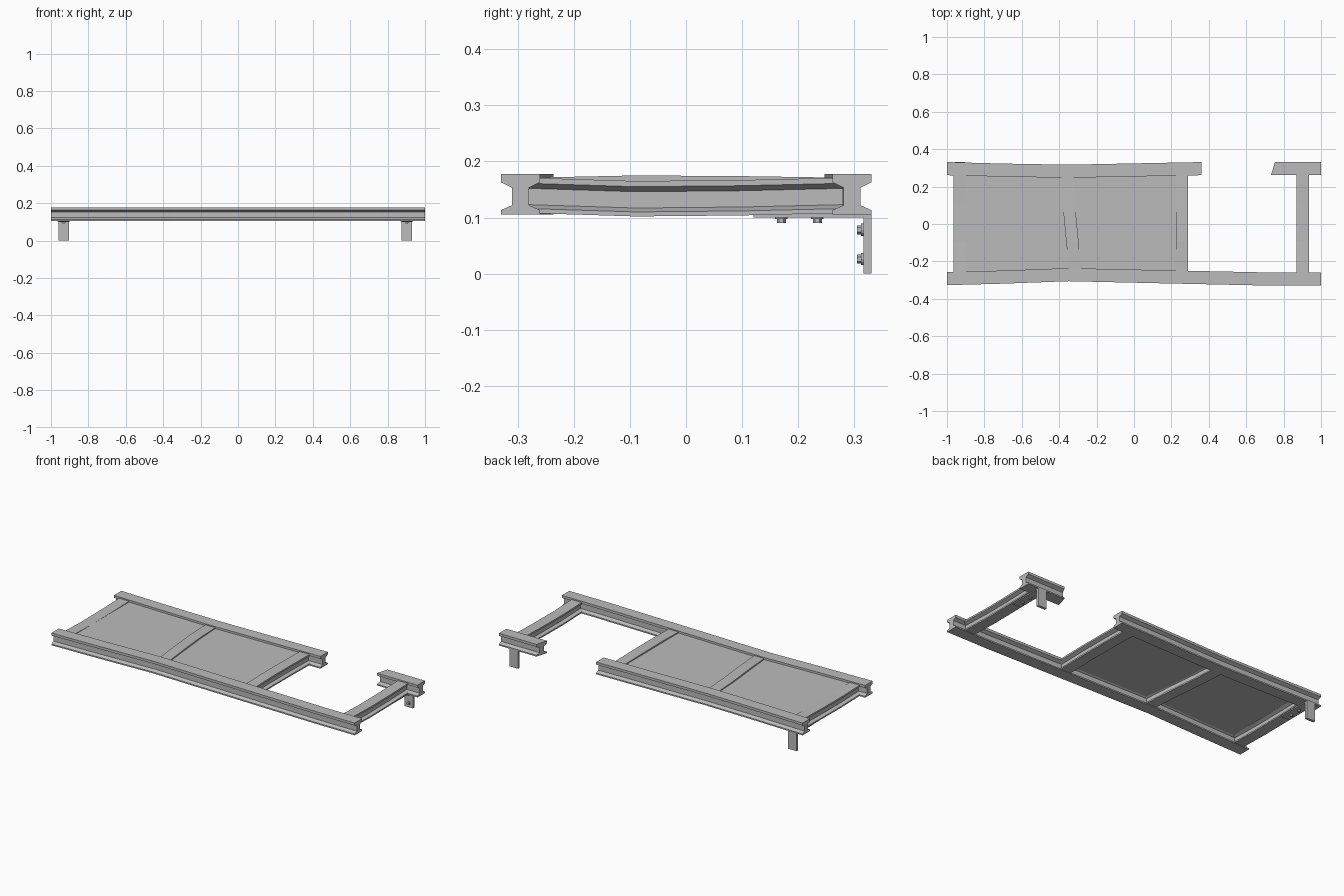
import bpy, bmesh, math
from mathutils import Matrix, Vector

cube = bpy.data.objects.get("Cube")
if cube:
    bpy.data.objects.remove(cube, do_unlink=True)

steel = bpy.data.materials.new("grey_steel")
steel.use_nodes = True
GREY = (0.5, 0.5, 0.5, 1)
steel.diffuse_color = GREY
steel.node_tree.nodes["Principled BSDF"].inputs["Base Color"].default_value = GREY


def finish(name, bm):
    bmesh.ops.recalc_face_normals(bm, faces=bm.faces)
    mesh = bpy.data.meshes.new(name)
    bm.to_mesh(mesh)
    bm.free()
    mesh.materials.append(steel)
    obj = bpy.data.objects.new(name, mesh)
    bpy.context.collection.objects.link(obj)
    return obj


def i_profile(half, web, top, lip_top, web_top, web_low, lip_low, low):
    """Closed I section with tapered flanges, as (across, height) points."""
    side = [(half, low), (half, lip_low), (web, web_low),
            (web, web_top), (half, lip_top), (half, top)]
    return side + [(-u, z) for u, z in reversed(side)]


RAIL = i_profile(0.035, 0.015, 0.178, 0.163, 0.153, 0.122, 0.113, 0.105)
CROSS = i_profile(0.033, 0.013, 0.171, 0.161, 0.152, 0.123, 0.116, 0.108)


def beam(name, profile, axis, stations, slant=0.0):
    """Sweep a section through (along, across, lift) stations; slant skews the first end."""
    bm = bmesh.new()
    rings = []
    for i, (along, across, lift) in enumerate(stations):
        ring = []
        for u, z in profile:
            a = along + (slant * u if i == 0 else 0)
            co = (a, across + u) if axis == "x" else (across + u, a)
            ring.append(bm.verts.new((*co, z + lift)))
        rings.append(ring)
    n = len(profile)
    for r, s in zip(rings, rings[1:]):
        for k in range(n):
            bm.faces.new((r[k], r[(k + 1) % n], s[(k + 1) % n], s[k]))
    bm.faces.new(rings[0])
    bm.faces.new(rings[-1])
    return finish(name, bm)


def box(name, lo, hi):
    lo, hi = Vector(lo), Vector(hi)
    bm = bmesh.new()
    bmesh.ops.create_cube(bm, size=1, matrix=Matrix.Translation((lo + hi) / 2)
                          @ Matrix.Diagonal((*(hi - lo), 1)))
    return finish(name, bm)


def bolt(name, base, direction):
    """Washer and hexagonal head pointing along direction."""
    bm = bmesh.new()
    turn = direction.to_track_quat("Z", "Y").to_matrix().to_4x4()
    for sides, radius, start, end in ((12, 0.011, 0, 0.004), (6, 0.008, 0.004, 0.011)):
        bmesh.ops.create_cone(
            bm, cap_ends=True, segments=sides, radius1=radius, radius2=radius,
            depth=end - start,
            matrix=Matrix.Translation(base + direction * (start + end) / 2) @ turn)
    return finish(name, bm)


# Long side rails, slightly bent inwards; the back one has a gap
beam("front_rail", RAIL, "x", [(-1, -0.292, 0), (-0.7, -0.284, 0), (-0.35, -0.271, 0),
                               (0.1, -0.281, 0), (0.75, -0.295, 0), (1, -0.295, 0)])
beam("back_rail_long", RAIL, "x", [(-1, 0.296, 0), (-0.7, 0.288, 0), (-0.35, 0.282, 0),
                                   (0, 0.289, 0), (0.36, 0.296, 0)])
beam("back_rail_short", RAIL, "x", [(0.743, 0.296, 0), (1, 0.296, 0)], slant=0.3)

# Cross beams, each with its own bend and lift
for name, x_front, x_back, lift in (
        ("cross_beam_right_end", -0.932, -0.932, -0.005),
        ("cross_beam_middle", -0.312, -0.357, 0.004),
        ("cross_beam_inner", 0.257, 0.257, 0.004),
        ("cross_beam_left_end", 0.903, 0.903, -0.006)):
    x_mid = x_front * 0.6 + x_back * 0.4
    beam(name, CROSS, "y", [(-0.28, x_front, 0), (-0.09, x_mid, lift),
                            (0.1, x_back * 0.8 + x_front * 0.2, lift * 0.7),
                            (0.28, x_back, 0)])

# Sheet panels held between the rails
box("panel_right", (-0.93, -0.27, 0.158), (-0.335, 0.28, 0.166))
box("panel_left", (-0.335, -0.28, 0.158), (0.255, 0.28, 0.166))

# Angle brackets with bolts under the back corners
for side, x in (("right", -0.932), ("left", 0.903)):
    w = 0.028
    box(f"bracket_plate_{side}", (x - w, 0.12, 0.1), (x + w, 0.331, 0.109))
    box(f"bracket_leg_{side}", (x - w, 0.316, 0), (x + w, 0.331, 0.105))
    for i, z in enumerate((0.026, 0.078)):
        bolt(f"leg_bolt_{side}_{i}", Vector((x, 0.316, z)), Vector((0, -1, 0)))
    for i, y in enumerate((0.17, 0.234)):
        bolt(f"plate_bolt_{side}_{i}", Vector((x, y, 0.101)), Vector((0, 0, -1)))
